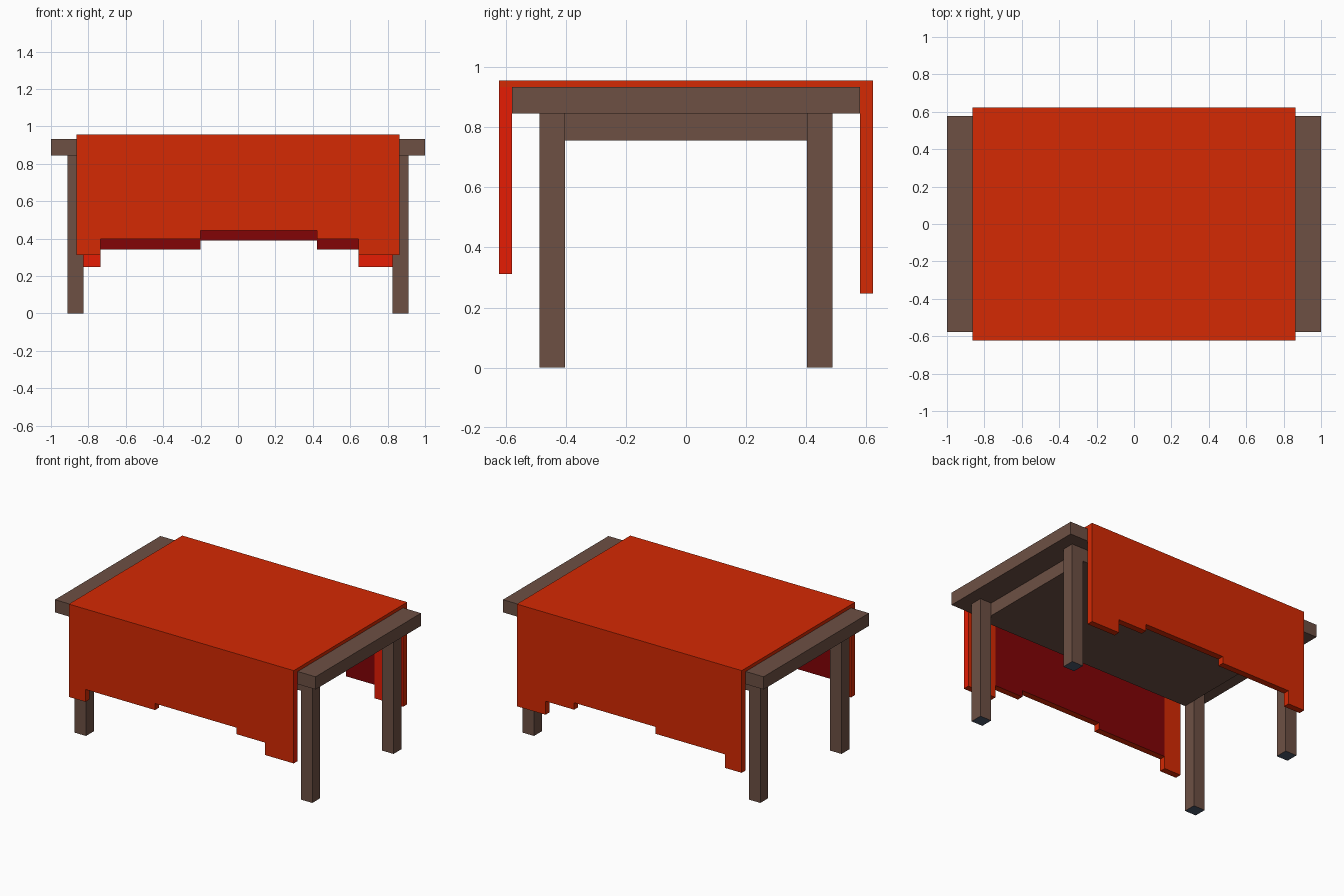
import bpy, bmesh
from mathutils import Vector

if "Cube" in bpy.data.objects:
    bpy.data.objects.remove(bpy.data.objects["Cube"])


def material(name, rgb):
    lin = [((c / 255 + 0.055) / 1.055) ** 2.4 if c > 10 else c / 255 / 12.92 for c in rgb]
    m = bpy.data.materials.new(name)
    m.diffuse_color = (*lin, 1)
    m.use_nodes = True
    m.node_tree.nodes["Principled BSDF"].inputs["Base Color"].default_value = m.diffuse_color
    return m


WOOD = material("brown wood", (109, 80, 68))
RED = material("orange red cloth", (213, 41, 3))
BRIGHT = material("bright red cloth", (230, 28, 4))
DARK = material("dark red lining", (130, 3, 6))
PAD = material("slate foot pad", (76, 87, 106))


def finish(name, bm, mats):
    bmesh.ops.recalc_face_normals(bm, faces=bm.faces)
    bm.normal_update()
    me = bpy.data.meshes.new(name)
    for m in mats:
        me.materials.append(m)
    bm.to_mesh(me)
    bm.free()
    ob = bpy.data.objects.new(name, me)
    bpy.context.collection.objects.link(ob)
    return ob


def box(name, lo, hi, mats, rule=None):
    bm = bmesh.new()
    bmesh.ops.create_cube(bm, size=1)
    lo, hi = Vector(lo), Vector(hi)
    for v in bm.verts:
        v.co = Vector([(a + b) / 2 + c * (b - a) for a, b, c in zip(lo, hi, v.co)])
    bm.normal_update()
    if rule:
        for f in bm.faces:
            f.material_index = rule(f)
    return finish(name, bm, mats)


# Table top and the solid apron block between the legs
box("table_top", (-1, -0.578, 0.845), (1, 0.578, 0.933), [WOOD])
box("apron", (-0.825, -0.488, 0.755), (0.825, 0.488, 0.845), [WOOD])

# Legs with slate undersides
for sx, side in ((-1, "left"), (1, "right")):
    x0, x1 = sorted((sx * 0.825, sx * 0.912))
    for sy, end in ((-1, "front"), (1, "back")):
        y0, y1 = sorted((sy * 0.402, sy * 0.488))
        box(f"{end}_{side}_leg", (x0, y0, 0), (x1, y1, 0.845), [WOOD, PAD],
            lambda f: int(f.normal.z < -0.5))

# Cloth laid over the top
box("cloth_top", (-0.863, -0.622, 0.933), (0.863, 0.622, 0.956), [RED])

# Hanging drapes with stepped hems
STEPS = (-0.863, -0.735, -0.201, 0.423, 0.643, 0.863)


def drape(name, sy, hems, side_index, end_index):
    bm = bmesh.new()
    pts = [(STEPS[0], 0.933)]
    for i, z in enumerate(hems):
        pts += [(STEPS[i], z), (STEPS[i + 1], z)]
    pts.append((STEPS[-1], 0.933))
    pts = pts[1:-1] if hems[0] >= 0.933 else pts
    face = bm.faces.new([bm.verts.new((x, sy * 0.578, z)) for x, z in pts])
    ext = bmesh.ops.extrude_face_region(bm, geom=[face])["geom"]
    for v in ext:
        if isinstance(v, bmesh.types.BMVert):
            v.co.y = sy * 0.622
    # Cut at the hem steps so the lining can be coloured by column
    for x in STEPS[1:-1]:
        bmesh.ops.bisect_plane(bm, geom=bm.verts[:] + bm.edges[:] + bm.faces[:],
                               plane_co=(x, 0, 0), plane_no=(1, 0, 0))
    bmesh.ops.recalc_face_normals(bm, faces=bm.faces)
    bm.normal_update()
    for f in bm.faces:
        c = f.calc_center_median()
        if f.normal.y * sy < -0.5:
            f.material_index = 2 if STEPS[1] < c.x < STEPS[4] else end_index
        elif f.normal.x > 0.5 and c.x > 0.8:
            f.material_index = side_index
    finish(name, bm, [RED, BRIGHT, DARK])


drape("front_drape", -1, (0.312, 0.398, 0.443, 0.398, 0.312), 1, 0)
drape("back_drape", 1, (0.247, 0.341, 0.389, 0.341, 0.247), 0, 1)
